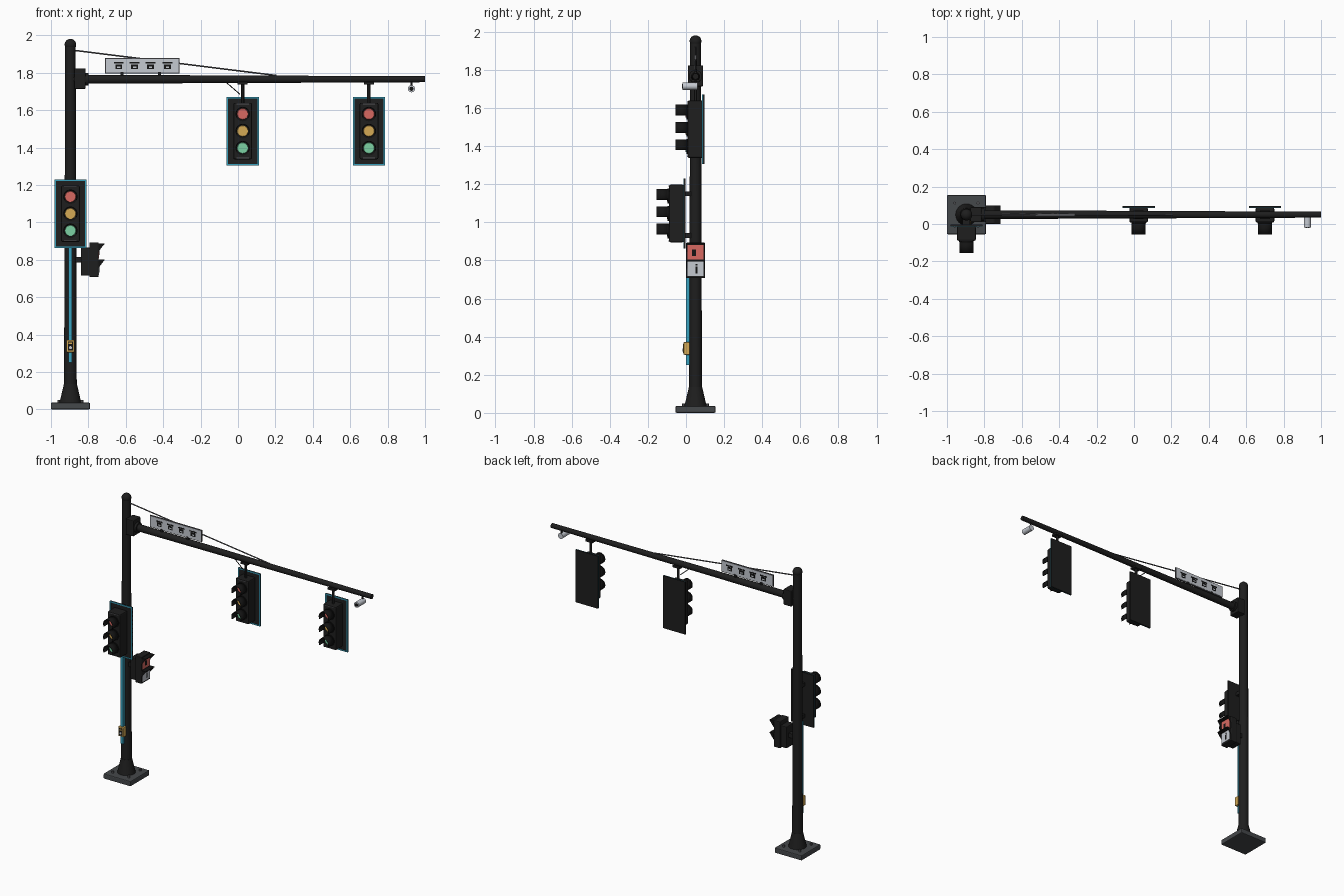
import bpy, bmesh
from math import cos, sin, radians
from mathutils import Vector

if "Cube" in bpy.data.objects:
    bpy.data.objects.remove(bpy.data.objects["Cube"])


def material(name, r, g, b):
    m = bpy.data.materials.new(name)
    m.use_nodes = True
    m.diffuse_color = (r, g, b, 1)
    m.node_tree.nodes["Principled BSDF"].inputs["Base Color"].default_value = (r, g, b, 1)
    return m


BLACK = material("black paint", .013, .013, .013)
DARK = material("matte black", .007, .007, .007)
GREY = material("slate grey", .06, .065, .07)
STEEL = material("steel grey", .1, .1, .11)
BLUE = material("reflective blue", .04, .36, .52)
RED = material("lamp red", .68, .14, .12)
AMBER = material("lamp amber", .66, .4, .09)
GREEN = material("lamp green", .2, .64, .37)
LIGHT = material("light grey", .56, .59, .64)

PX, PY = -.896, .05     # pole axis
ARM_Z = 1.765


def finish(name, bm, mat, smooth=False, bevel=0):
    mesh = bpy.data.meshes.new(name)
    bmesh.ops.recalc_face_normals(bm, faces=bm.faces)
    bm.to_mesh(mesh)
    bm.free()
    mesh.materials.append(mat)
    ob = bpy.data.objects.new(name, mesh)
    bpy.context.collection.objects.link(ob)
    if smooth:
        bpy.ops.object.select_all(action='DESELECT')
        ob.select_set(True)
        bpy.context.view_layer.objects.active = ob
        bpy.ops.object.shade_smooth_by_angle()
    if bevel:
        mod = ob.modifiers.new("bevel", 'BEVEL')
        mod.width = bevel
        mod.segments = 2
    return ob


def box(name, centre, size, mat, bevel=0):
    bm = bmesh.new()
    bmesh.ops.create_cube(bm, size=1)
    bmesh.ops.scale(bm, vec=size, verts=bm.verts)
    bmesh.ops.translate(bm, vec=centre, verts=bm.verts)
    return finish(name, bm, mat, bevel=bevel)


def rod(name, start, end, r0, r1, mat, sides=24):
    a, b = Vector(start), Vector(end)
    bm = bmesh.new()
    bmesh.ops.create_cone(bm, cap_ends=True, segments=sides, radius1=r0, radius2=r1,
                          depth=(b - a).length)
    bm.transform((b - a).to_track_quat('Z', 'Y').to_matrix().to_4x4())
    bmesh.ops.translate(bm, vec=(a + b) / 2, verts=bm.verts)
    return finish(name, bm, mat, smooth=True)


def visor(name, x, front, back, z, radius):
    # open-bottomed hood
    bm = bmesh.new()
    rows = []
    for i in range(21):
        t = radians(-30 + 12 * i)
        rows.append([bm.verts.new((x + radius * cos(t), y, z + radius * sin(t)))
                     for y in (front, back)])
    for (a, b), (c, d) in zip(rows, rows[1:]):
        bm.faces.new((a, b, d, c))
    ob = finish(name, bm, DARK, smooth=True)
    mod = ob.modifiers.new("thickness", 'SOLIDIFY')
    mod.thickness = .004
    mod.offset = 0


def signal(prefix, x, plate_y, z):
    # backplate with coloured edging, housing, three hooded lamps
    w, h, edge = .172, .366, .008
    box(prefix + "_backplate", (x, plate_y, z), (w, .008, h), BLACK)
    trim_y = plate_y - .005
    for s in (-1, 1):
        box(prefix + "_side_trim", (x + s * (w - edge) / 2, trim_y, z), (edge, .004, h), BLUE)
        box(prefix + "_end_trim", (x, trim_y, z + s * (h - edge) / 2), (w, .004, edge), BLUE)
    face = plate_y - .084
    box(prefix + "_housing", (x, plate_y - .044, z), (.1, .08, .302), BLACK, bevel=.008)
    for s in (-1, 1):
        box(prefix + "_housing_lip", (x, face, z + s * .144), (.066, .004, .004), STEEL)
    for name, step, mat in (("red", 1, RED), ("amber", 0, AMBER), ("green", -1, GREEN)):
        lz = z + step * .091
        rod(f"{prefix}_{name}_bezel", (x, face + .01, lz), (x, face - .006, lz), .039, .039, DARK, 32)
        rod(f"{prefix}_{name}_lens", (x, face, lz), (x, face - .01, lz), .032, .028, mat, 32)
        visor(f"{prefix}_{name}_visor", x, face - .064, face, lz, .036)


# base and pole
box("base_plate", (PX, PY, .018), (.21, .21, .036), GREY, bevel=.006)
rod("base_flare", (PX, PY, .036), (PX, PY, .135), .058, .035, BLACK)
for sx in (-1, 1):
    for sy in (-1, 1):
        bx, by = PX + sx * .062, PY + sy * .062
        rod("anchor_bolt", (bx, by, .034), (bx, by, .05), .008, .008, STEEL, 6)
rod("pole", (PX, PY, .12), (PX, PY, 1.95), .034, .028, BLACK, 32)
bm = bmesh.new()
bmesh.ops.create_uvsphere(bm, u_segments=24, v_segments=12, radius=.031)
bmesh.ops.translate(bm, vec=(PX, PY, 1.95), verts=bm.verts)
finish("pole_cap", bm, BLACK, smooth=True)

# arm, clamp and tie rod
rod("arm", (PX, PY, ARM_Z), (1, PY, ARM_Z), .024, .016, BLACK)
box("arm_clamp", (-.845, PY, ARM_Z + .003), (.06, .08, .11), BLACK, bevel=.005)
rod("arm_collar", (-.82, PY, ARM_Z), (-.8, PY, ARM_Z), .034, .034, BLACK)
rod("tie_rod", (PX, PY, 1.922), (.205, PY, 1.785), .004, .004, STEEL, 10)

# hanging signals
for prefix, x in (("inner_signal", .025), ("outer_signal", .7)):
    signal(prefix, x, .092, 1.488)
    box(prefix + "_clamp", (x, PY, 1.743), (.054, .044, .014), BLACK)
    rod(prefix + "_hanger", (x, PY, 1.63), (x, PY, 1.745), .009, .009, BLACK, 12)
rod("signal_cable", (-.065, PY, 1.75), (.01, PY, 1.685), .0025, .0025, DARK, 8)

# pole signal
signal("pole_signal", PX, -.006, 1.046)
for z in (.93, 1.15):
    box("pole_signal_bracket", (PX, .012, z), (.04, .04, .025), BLACK)

# street sign with abstract marks showing on both faces
SIGN_X, SIGN_Z = -.512, 1.837
box("sign_frame", (SIGN_X, PY, SIGN_Z), (.398, .008, .082), STEEL)
box("sign_panel", (SIGN_X, PY, SIGN_Z), (.39, .012, .074), LIGHT)
for x in (-.638, -.553, -.468, -.377):
    box("sign_mark_bar", (x, PY, 1.852), (.052, .015, .008), DARK)
    box("sign_mark_block", (x, PY, 1.832), (.036, .015, .026), DARK)
    box("sign_mark_gap", (x, PY, 1.829), (.018, .016, .008), LIGHT)
for x in (-.62, -.42):
    box("sign_bracket", (x, PY, 1.79), (.016, .016, .03), BLACK)

# camera under the arm tip
CAM_X, CAM_Z = .927, 1.714
rod("camera_stem", (CAM_X, PY, CAM_Z), (CAM_X, PY, ARM_Z), .006, .006, BLACK, 12)
rod("camera_body", (CAM_X, -.018, CAM_Z), (CAM_X, .06, CAM_Z), .019, .019, LIGHT)
rod("camera_lens", (CAM_X, -.021, CAM_Z), (CAM_X, -.01, CAM_Z), .011, .011, DARK)

# pedestrian signal facing along the arm
box("walk_mount", (-.85, PY, .8), (.05, .035, .03), BLACK)
box("walk_back", (-.815, PY, .79), (.05, .08, .15), BLACK, bevel=.005)
box("walk_housing", (-.77, PY, .8), (.05, .1, .186), BLACK, bevel=.005)
for name, z, mat in (("stop", .843, RED), ("go", .756, LIGHT)):
    box(f"walk_{name}_panel", (-.745, PY, z), (.006, .082, .074), mat)
    box(f"walk_{name}_hood", (-.731, PY, z + .042), (.034, .096, .005), DARK)
    for s in (-1, 1):
        # tapered hood cheek
        bm = bmesh.new()
        y = PY + s * .046
        bm.faces.new([bm.verts.new(p) for p in
                      ((-.746, y, z + .042), (-.714, y, z + .042), (-.746, y, z))])
        cheek = finish(f"walk_{name}_cheek", bm, DARK)
        cheek.modifiers.new("thickness", 'SOLIDIFY').thickness = .003
box("stop_hand", (-.743, .042, .84), (.006, .02, .032), DARK)
box("go_figure_body", (-.743, .055, .75), (.006, .012, .036), DARK)
box("go_figure_head", (-.743, .055, .777), (.006, .01, .01), DARK)

# reflective strip and push button
box("reflective_strip", (PX, .01, .57), (.018, .022, .64), BLUE)
box("button_case", (PX, .003, .338), (.042, .03, .066), AMBER, bevel=.003)
box("button_face", (PX, -.013, .338), (.028, .004, .048), DARK)
rod("push_button", (PX, -.01, .33), (PX, -.018, .33), .008, .008, LIGHT, 16)
box("button_label", (PX, -.015, .353), (.018, .003, .008), AMBER)
